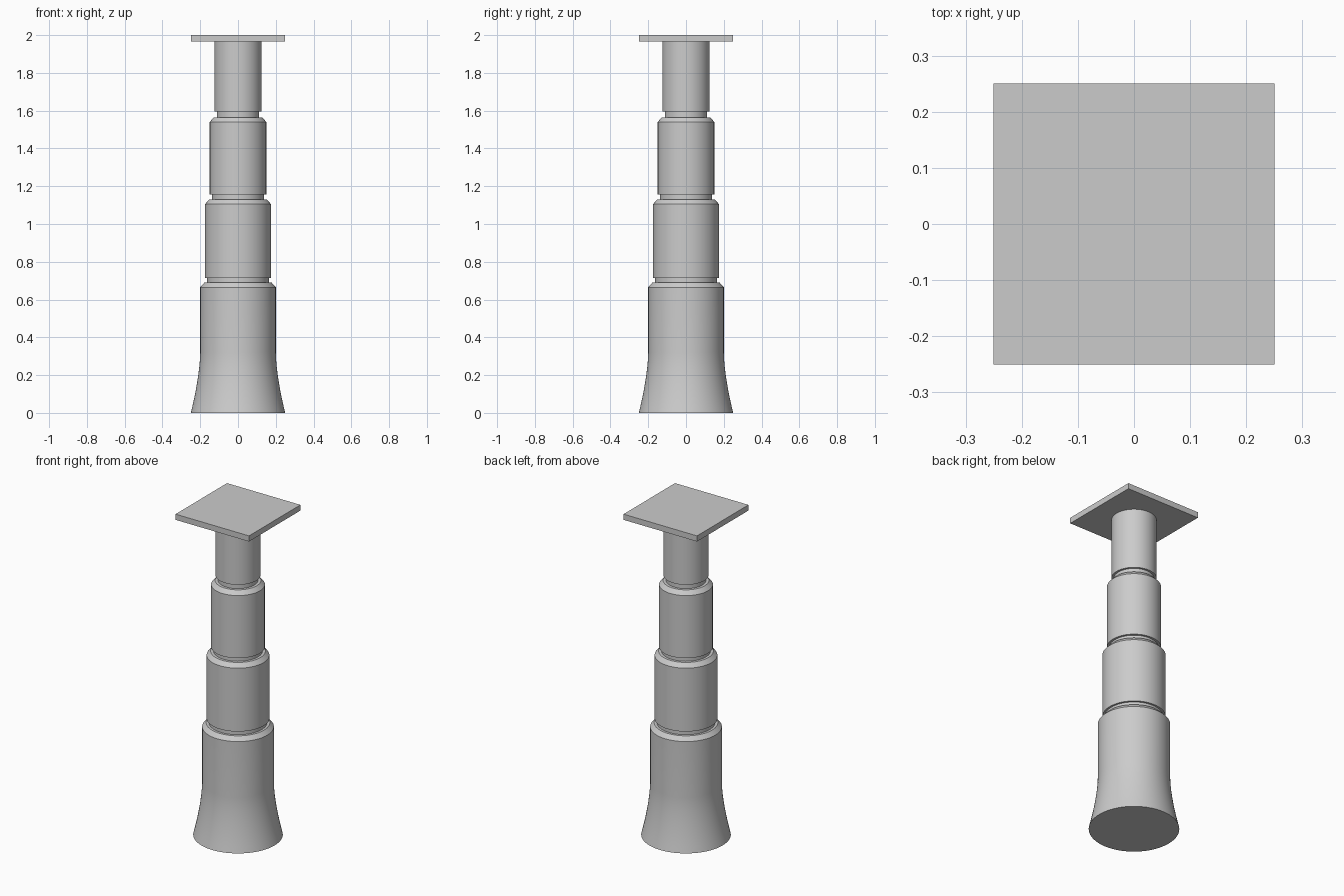
import bpy, bmesh, math

cube = bpy.data.objects.get("Cube")
if cube:
    bpy.data.objects.remove(cube, do_unlink=True)

# Single plain grey finish
grey = bpy.data.materials.new("plain_grey")
grey.use_nodes = True
colour = (0.6, 0.6, 0.6, 1)
grey.diffuse_color = colour
grey.node_tree.nodes["Principled BSDF"].inputs["Base Color"].default_value = colour

SIDES = 64


def finish(name, bm):
    mesh = bpy.data.meshes.new(name)
    bmesh.ops.recalc_face_normals(bm, faces=bm.faces)
    bm.to_mesh(mesh)
    bm.free()
    mesh.materials.append(grey)
    obj = bpy.data.objects.new(name, mesh)
    bpy.context.collection.objects.link(obj)
    return obj


def lathe(name, profile):
    """Closed solid of revolution from (radius, height) points."""
    bm = bmesh.new()
    rings = []
    for r, z in profile:
        rings.append([bm.verts.new((r * math.cos(a), r * math.sin(a), z))
                      for a in (math.tau * i / SIDES for i in range(SIDES))])
    for low, high in zip(rings, rings[1:]):
        for i in range(SIDES):
            j = (i + 1) % SIDES
            bm.faces.new((low[i], low[j], high[j], high[i]))
    bm.faces.new(rings[0])
    bm.faces.new(rings[-1])
    obj = finish(name, bm)
    bpy.ops.object.select_all(action='DESELECT')
    bpy.context.view_layer.objects.active = obj
    obj.select_set(True)
    bpy.ops.object.shade_smooth_by_angle(angle=math.radians(30))
    return obj


# Flared base sleeve with a bevelled rim
flare = [(0.2 + 0.05 * (1 - t / 8) ** 1.6, 0.32 * t / 8) for t in range(9)]
lathe("base_sleeve", flare + [(0.2, 0.665), (0.178, 0.69)])

# Telescoping sleeves with bevelled rims
lathe("lower_sleeve", [(0.175, 0.715), (0.175, 1.105), (0.153, 1.13)])
lathe("middle_sleeve", [(0.15, 1.155), (0.15, 1.54), (0.128, 1.565)])
lathe("upper_sleeve", [(0.125, 1.595), (0.125, 1.965)])

# Narrow necks between sleeves
for name, radius, bottom, top in (("lower_neck", 0.163, 0.69, 0.715),
                                  ("middle_neck", 0.137, 1.13, 1.155),
                                  ("upper_neck", 0.112, 1.565, 1.595)):
    lathe(name, [(radius, bottom), (radius, top)])

# Square top plate
bm = bmesh.new()
bmesh.ops.create_cube(bm, size=1)
bmesh.ops.scale(bm, vec=(0.5, 0.5, 0.035), verts=bm.verts)
bmesh.ops.translate(bm, vec=(0, 0, 1.9825), verts=bm.verts)
finish("top_plate", bm)
